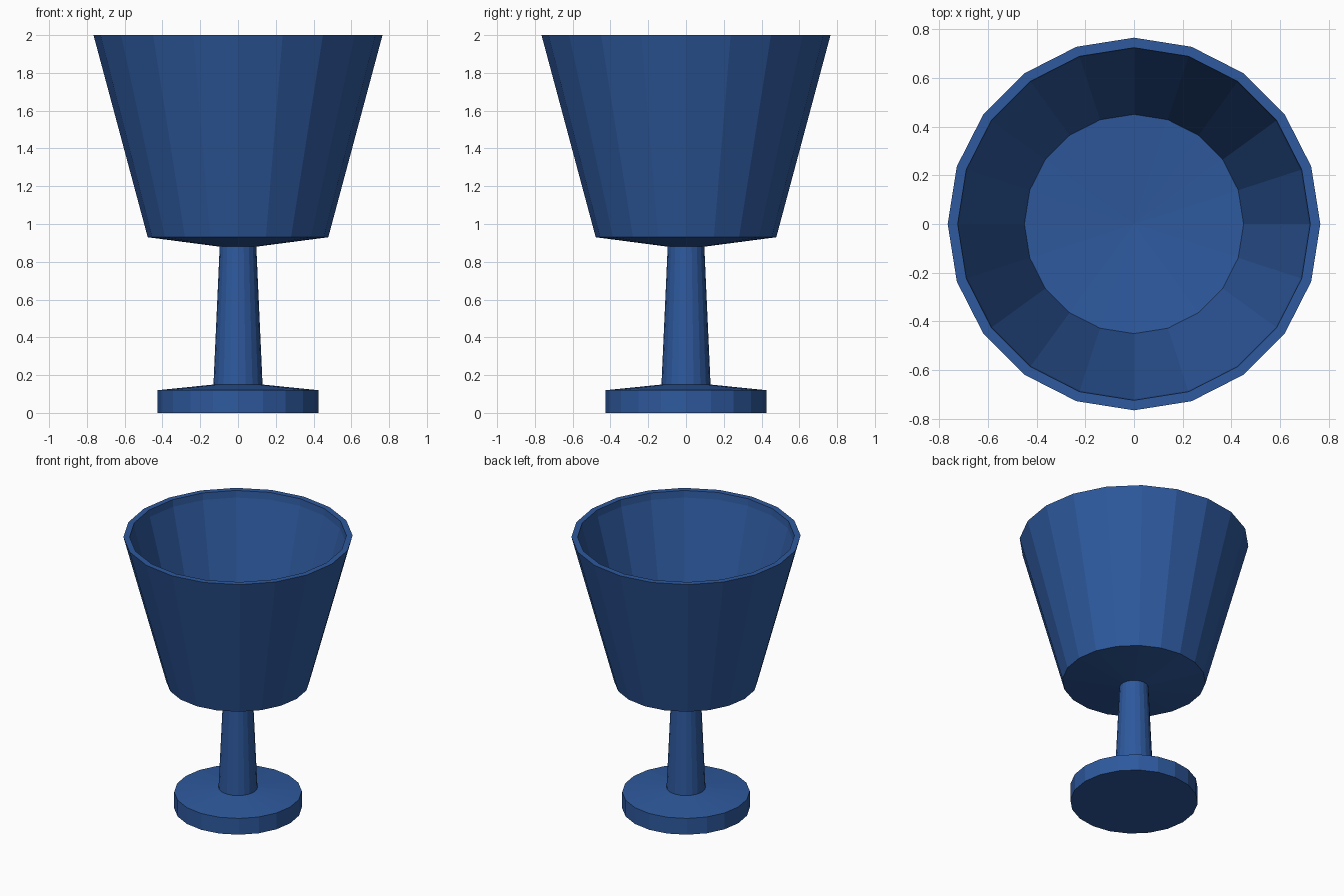
import bpy, bmesh
from math import tau

if "Cube" in bpy.data.objects:
    bpy.data.objects.remove(bpy.data.objects["Cube"])

SIDES = 20

# Half profile (radius, height), from under the foot, up the outside, down into the cup
PROFILE = [
    (0, 0), (0.426, 0), (0.426, 0.12),        # foot
    (0.13, 0.15), (0.097, 0.88),              # stem
    (0.478, 0.93), (0.765, 2.0),              # outer bowl
    (0.724, 2.0), (0.719, 1.95),              # rim lip
    (0.45, 0.965), (0, 0.935),                # inner bowl and floor
]


def lathe(name, profile, material):
    bm = bmesh.new()
    verts = [bm.verts.new((r, 0, z)) for r, z in profile]
    edges = [bm.edges.new(pair) for pair in zip(verts, verts[1:])]
    bmesh.ops.spin(bm, geom=verts + edges, cent=(0, 0, 0), axis=(0, 0, 1),
                   angle=tau, steps=SIDES, use_duplicate=False)
    bmesh.ops.remove_doubles(bm, verts=bm.verts[:], dist=0.0005)
    bmesh.ops.recalc_face_normals(bm, faces=bm.faces[:])
    mesh = bpy.data.meshes.new(name)
    bm.to_mesh(mesh)
    bm.free()
    mesh.materials.append(material)
    obj = bpy.data.objects.new(name, mesh)
    bpy.context.collection.objects.link(obj)
    return obj


blue = bpy.data.materials.new("blue")
blue.diffuse_color = (0.027, 0.1, 0.34, 1)
blue.use_nodes = True
blue.node_tree.nodes["Principled BSDF"].inputs["Base Color"].default_value = blue.diffuse_color

# Goblet turned in one piece, flat faceted
lathe("goblet", PROFILE, blue)
